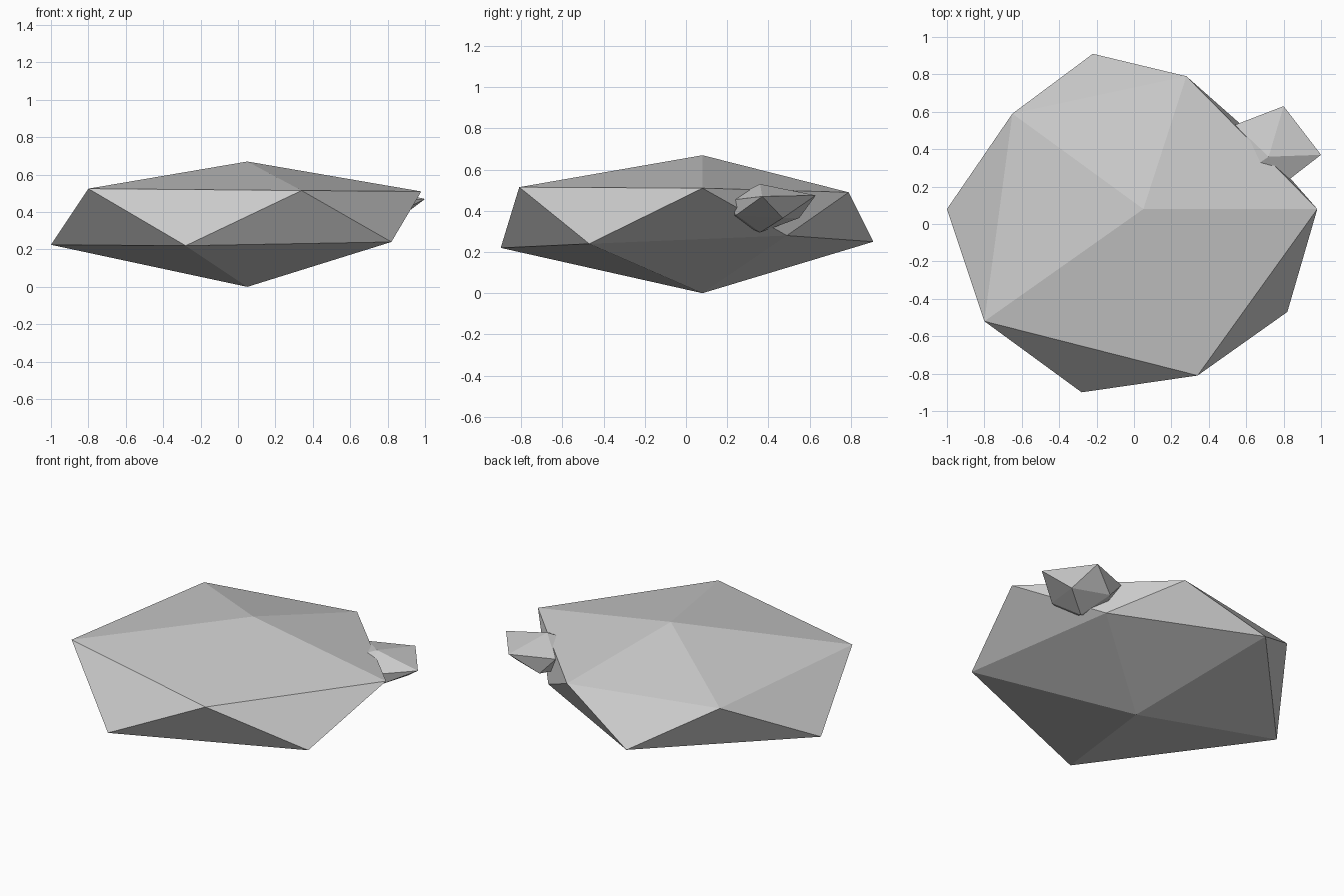
import bpy, bmesh

if "Cube" in bpy.data.objects:
    bpy.data.objects.remove(bpy.data.objects["Cube"])

stone = bpy.data.materials.new("grey_stone")
stone.diffuse_color = (0.6, 0.6, 0.6, 1)
stone.use_nodes = True
stone.node_tree.nodes["Principled BSDF"].inputs["Base Color"].default_value = stone.diffuse_color


def rock(name, top, bottom, upper, lower):
    """Irregular icosahedron: two poles and two staggered five-point rings."""
    bm = bmesh.new()
    t, b = bm.verts.new(top), bm.verts.new(bottom)
    u = [bm.verts.new(p) for p in upper]
    l = [bm.verts.new(p) for p in lower]
    for i in range(5):
        j = (i + 1) % 5
        bm.faces.new((t, u[i], u[j]))
        bm.faces.new((u[i], l[i], u[j]))
        bm.faces.new((l[i], l[j], u[j]))
        bm.faces.new((b, l[j], l[i]))
    bmesh.ops.recalc_face_normals(bm, faces=bm.faces)
    me = bpy.data.meshes.new(name)
    bm.to_mesh(me)
    bm.free()
    me.materials.append(stone)
    ob = bpy.data.objects.new(name, me)
    bpy.context.collection.objects.link(ob)
    return ob


# Wide flat boulder
rock("large_rock", (0.05, 0.08, 0.67), (0.05, 0.08, 0.0),
     [(0.98, 0.08, 0.51), (0.28, 0.79, 0.49), (-0.65, 0.59, 0.505),
      (-0.80, -0.52, 0.525), (0.34, -0.81, 0.515)],
     [(0.62, 0.49, 0.28), (-0.22, 0.91, 0.25), (-1.0, 0.08, 0.225),
      (-0.28, -0.90, 0.22), (0.82, -0.47, 0.24)])

# Small stone embedded in its side
rock("small_rock", (0.72, 0.36, 0.53), (0.70, 0.36, 0.295),
     [(1.0, 0.37, 0.47), (0.80, 0.63, 0.475), (0.54, 0.53, 0.475),
      (0.56, 0.25, 0.47), (0.78, 0.20, 0.45)],
     [(0.86, 0.47, 0.365), (0.64, 0.55, 0.365), (0.52, 0.36, 0.37),
      (0.66, 0.18, 0.37), (0.82, 0.245, 0.38)])
